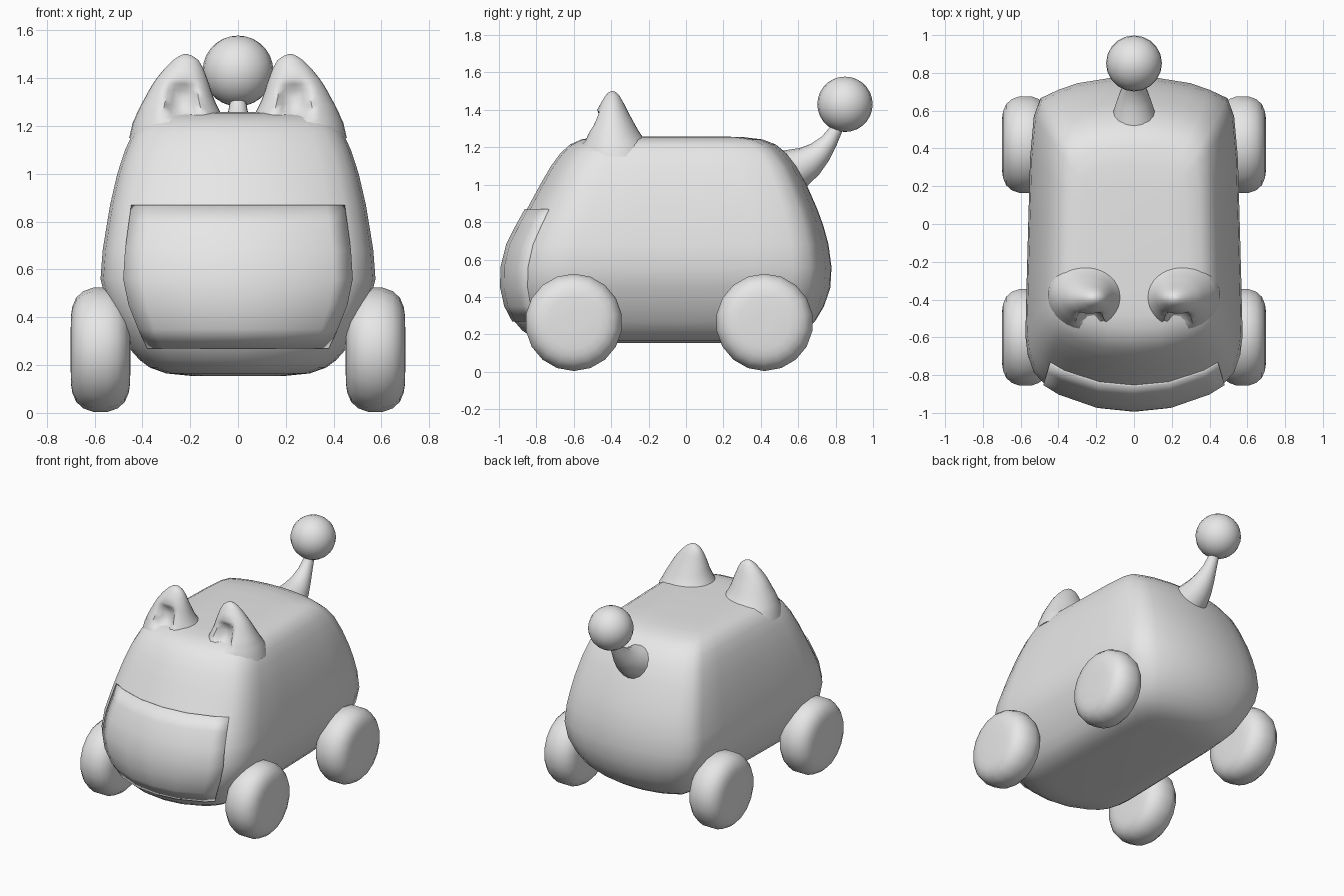
import bpy, bmesh, math
from mathutils import Vector

if "Cube" in bpy.data.objects:
    bpy.data.objects.remove(bpy.data.objects["Cube"])

grey = bpy.data.materials.new("light_grey")
grey.diffuse_color = (0.8, 0.8, 0.8, 1)
grey.use_nodes = True
grey.node_tree.nodes["Principled BSDF"].inputs["Base Color"].default_value = grey.diffuse_color


def finish(name, bm, angle=50):
    bmesh.ops.recalc_face_normals(bm, faces=bm.faces)
    me = bpy.data.meshes.new(name)
    bm.to_mesh(me)
    bm.free()
    me.materials.append(grey)
    me.shade_smooth()
    me.set_sharp_from_angle(angle=math.radians(angle))
    ob = bpy.data.objects.new(name, me)
    bpy.context.collection.objects.link(ob)
    return ob


def loft(name, rings, closed=True, angle=50):
    """Skin a list of point rings; closed rings are capped at both ends."""
    bm = bmesh.new()
    vs = [[bm.verts.new(p) for p in r] for r in rings]
    n = len(rings[0])
    for a, b in zip(vs, vs[1:]):
        for i in range(n if closed else n - 1):
            j = (i + 1) % n
            bm.faces.new((a[i], a[j], b[j], b[i]))
    if closed:
        bm.faces.new(vs[0])
        bm.faces.new(vs[-1])
    return finish(name, bm, angle)


# Body: one plan outline (half), scaled at each height
PLAN = [(0, -.99), (.2, -.97), (.4, -.9), (.48, -.85), (.53, -.795), (.563, -.7),
        (.575, -.6), (.568, -.3), (.56, 0), (.55, .35), (.53, .57), (.495, .665),
        (.4, .71), (.3, .745), (.12, .774), (0, .778)]
# z, half width, front y, back y
LEVELS = [(.155, .2, -.68, .42), (.165, .30, -.77, .52), (.19, .37, -.83, .59),
          (.22, .41, -.875, .635), (.27, .455, -.918, .69), (.35, .5, -.96, .738),
          (.45, .548, -.982, .772), (.56, .575, -.98, .778), (.68, .566, -.95, .762),
          (.78, .55, -.9, .735), (.87, .535, -.85, .702), (1, .505, -.78, .645),
          (1.1, .472, -.722, .592), (1.17, .44, -.67, .535), (1.215, .405, -.62, .48),
          (1.242, .36, -.56, .41), (1.254, .29, -.49, .31), (1.258, .2, -.4, .2)]


def outline(level):
    z, w, yf, yb = level
    half = [Vector((x / .575 * w, yf + (y + .99) / 1.768 * (yb - yf), z)) for x, y in PLAN]
    return half, [Vector((-p.x, p.y, p.z)) for p in half]


rings = []
for lv in LEVELS:
    r, l = outline(lv)
    rings.append(r + l[-2:0:-1])
loft("body", rings, angle=70)

# Raised face panel following the front of the body
rows = []
for lv in LEVELS[4:11]:
    r, l = outline(lv)
    rows.append([p + Vector((0, -.012, 0)) for p in l[3:0:-1] + r[:4]])
panel = loft("face_panel", rows, closed=False)
panel.modifiers.new("thickness", 'SOLIDIFY').thickness = .02
panel.modifiers["thickness"].offset = -1

# Ears: z, inner x, outer x, front y, back y, hollow depth
EAR = [(1.15, .04, .455, -.58, -.17, 0), (1.215, .055, .44, -.56, -.2, 0),
       (1.235, .06, .43, -.55, -.215, .045), (1.26, .075, .42, -.54, -.235, .075),
       (1.29, .09, .405, -.525, -.255, .075), (1.32, .103, .388, -.51, -.272, .065),
       (1.35, .113, .372, -.497, -.288, .05), (1.375, .121, .357, -.486, -.302, .02),
       (1.4, .13, .34, -.475, -.315, 0), (1.44, .145, .307, -.453, -.335, 0),
       (1.475, .165, .272, -.432, -.355, 0), (1.493, .19, .245, -.415, -.372, 0),
       (1.5, .21, .228, -.4, -.387, 0)]
for side, label in ((1, "right"), (-1, "left")):
    rings = []
    for z, x0, x1, y0, y1, depth in EAR:
        ring = []
        for i in range(32):
            a = math.tau * i / 32
            x = (x0 + x1) / 2 + (x1 - x0) / 2 * math.cos(a)
            y = (y0 + y1) / 2 + (y1 - y0) / 2 * math.sin(a)
            if math.sin(a) < 0:
                y += depth * math.exp(-((x - .235) / .055) ** 4)
            ring.append((side * x, y, z))
        rings.append(ring)
    loft("ear_" + label, rings, angle=60)

# Tail: y, z, radius along a curve
TAIL = [(.48, 1.04, .14), (.6, 1.09, .108), (.66, 1.125, .088), (.715, 1.172, .066),
        (.765, 1.232, .046), (.805, 1.3, .034), (.835, 1.38, .03)]
rings = []
for i, (y, z, r) in enumerate(TAIL):
    p, q = TAIL[max(i - 1, 0)], TAIL[min(i + 1, len(TAIL) - 1)]
    t = Vector((0, q[0] - p[0], q[1] - p[1])).normalized()
    up = Vector((0, -t.z, t.y))
    rings.append([Vector((0, y, z)) + r * (math.cos(a) * Vector((1, 0, 0)) + math.sin(a) * up)
                  for a in (math.tau * k / 16 for k in range(16))])
loft("tail", rings)

# Tail ball
bm = bmesh.new()
bmesh.ops.create_uvsphere(bm, u_segments=20, v_segments=14, radius=.148)
bmesh.ops.translate(bm, verts=bm.verts, vec=(0, .85, 1.43))
finish("tail_ball", bm)

# Wheels: offset from centre, radius
TYRE = [(.125, .05), (.124, .14), (.118, .18), (.102, .218), (.072, .245), (.03, .26)]
TYRE += [(-x, r) for x, r in reversed(TYRE)]
for side, sl in ((1, "right"), (-1, "left")):
    for y, yl in ((-.6, "front"), (.42, "back")):
        rings = [[(side * (.575 + x), y + r * math.sin(math.tau * k / 18),
                   .264 + r * math.cos(math.tau * k / 18)) for k in range(18)]
                 for x, r in TYRE]
        loft(f"wheel_{yl}_{sl}", rings, angle=60)
